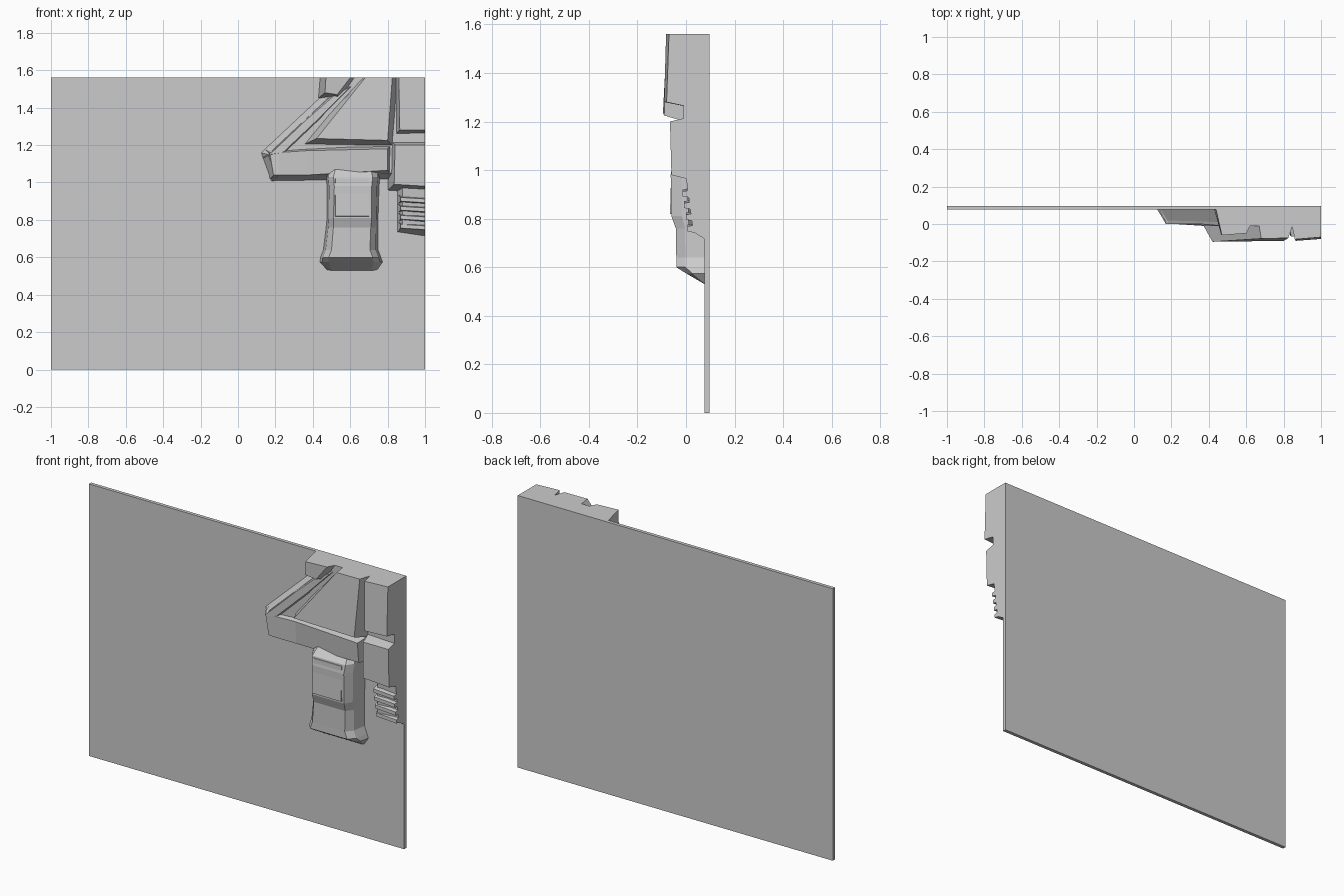
import bpy, bmesh
from mathutils import Vector

if "Cube" in bpy.data.objects:
    bpy.data.objects.remove(bpy.data.objects["Cube"])

TOP, RIGHT, BACK = 1.56, 1.0, 0.085


def finish(name, bm):
    bmesh.ops.recalc_face_normals(bm, faces=bm.faces[:])
    mesh = bpy.data.meshes.new(name)
    bm.to_mesh(mesh)
    bm.free()
    ob = bpy.data.objects.new(name, mesh)
    bpy.context.collection.objects.link(ob)
    return ob


def relief(name, pts, spread=0.035):
    """Raised panel: front outline of (x, z, y) whose walls flare outward to the plate."""
    n = len(pts)
    flat = [Vector(p[:2]) for p in pts]
    area = sum(flat[i].cross(flat[(i + 1) % n]) for i in range(n))
    sign = 1 if area > 0 else -1
    bm = bmesh.new()
    front, back = [], []
    for i, (x, z, y) in enumerate(pts):
        a = (flat[i] - flat[i - 1]).normalized()
        b = (flat[(i + 1) % n] - flat[i]).normalized()
        na, nb = Vector((a.y, -a.x)) * sign, Vector((b.y, -b.x)) * sign
        out = flat[i] + (na + nb) * spread / max(0.35, 1 + na.dot(nb))
        front.append(bm.verts.new((x, y, z)))
        back.append(bm.verts.new((min(out.x, RIGHT), BACK, min(out.y, TOP))))
    bm.faces.new(front)
    bm.faces.new(back)
    for i in range(n):
        j = (i + 1) % n
        bm.faces.new((front[i], front[j], back[j], back[i]))
    return finish(name, bm)


def limb(name, rows):
    """Stacked sections: (z, left, right, inset, y_front)."""
    bm = bmesh.new()
    rings = []
    for z, l, r, inset, y in rows:
        mid = y * 0.7 + BACK * 0.3
        outline = [(l, BACK), (l + inset * 0.3, mid), (l + inset, y),
                   (r - inset, y), (r - inset * 0.3, mid), (r, BACK)]
        rings.append([bm.verts.new((x, yy, z)) for x, yy in outline])
    for a, b in zip(rings, rings[1:]):
        for i in range(6):
            j = (i + 1) % 6
            bm.faces.new((a[i], a[j], b[j], b[i]))
    bm.faces.new(rings[0])
    bm.faces.new(rings[-1])
    return finish(name, bm)


# flat backing plate
bm = bmesh.new()
bmesh.ops.create_cube(bm, size=1)
for v in bm.verts:
    v.co = (v.co.x * 2, 0.087 + v.co.y * 0.02, (v.co.z + 0.5) * TOP)
finish("backing_plate", bm)

# lowest raised layer behind everything
relief("lower_layer", [(0.16, 1.15, 0.02), (0.20, 1.04, 0.02), (0.80, 1.05, 0.0),
                       (1.0, 1.05, -0.01), (1.0, TOP, -0.01), (0.60, TOP, -0.01),
                       (0.47, 1.44, 0.01)])

# diagonal rim of the flared flap, and its cuff at the tip
relief("diagonal_rim", [(0.17, 1.15, 0.0), (0.24, 1.16, 0.0), (0.44, 1.35, -0.005),
                        (0.60, 1.51, -0.02), (0.52, 1.47, -0.015), (0.36, 1.33, 0.0)], 0.03)
relief("flap_cuff", [(0.17, 1.16, 0.005), (0.19, 1.04, 0.005),
                     (0.23, 1.04, 0.0), (0.22, 1.17, 0.0)], 0.025)

# horizontal band under the panel
relief("hem_band_left", [(0.22, 1.16, 0.0), (0.22, 1.04, 0.0), (0.37, 1.04, 0.0),
                         (0.37, 1.17, -0.01)], 0.03)
relief("hem_band", [(0.37, 1.17, -0.01), (0.37, 1.04, 0.0), (0.80, 1.065, -0.05),
                    (0.80, 1.18, -0.06)], 0.03)

# large front panel with overhanging lower edge
relief("front_panel", [(0.42, 1.235, -0.095), (0.80, 1.225, -0.09),
                       (0.825, TOP, -0.075), (0.68, TOP, -0.078)], 0.05)

# knob at the top edge
relief("top_knob", [(0.47, TOP, -0.06), (0.465, 1.48, -0.055),
                    (0.53, 1.47, -0.05), (0.60, TOP, -0.05)], 0.035)

# column and block on the right edge
relief("right_column", [(0.86, TOP, -0.082), (0.865, 1.28, -0.09),
                        (1.0, 1.28, -0.08), (1.0, TOP, -0.07)], 0.035)
relief("right_block", [(0.84, 1.20, -0.066), (0.835, 0.99, -0.06), (1.0, 0.98, -0.06),
                       (1.0, 1.20, -0.066)], 0.035)

# ribbed part hanging below the block
relief("ribbed_core", [(0.88, 0.97, 0.005), (0.88, 0.76, 0.01), (1.0, 0.745, 0.03),
                       (1.0, 0.97, 0.0)], 0.03)
for i in range(4):
    z = 0.91 - i * 0.048
    d = -0.015 + i * 0.007
    relief(f"rib_{i + 1}", [(0.87, z + 0.01, d), (0.87, z - 0.01, d),
                            (1.0, z - 0.018, d), (1.0, z + 0.002, d)], 0.016)

# leg with tapering foot
limb("leg", [(1.07, 0.47, 0.76, 0.05, -0.02), (1.03, 0.47, 0.76, 0.04, -0.055),
             (0.98, 0.475, 0.755, 0.04, -0.063), (0.81, 0.475, 0.75, 0.035, -0.06),
             (0.76, 0.47, 0.75, 0.04, -0.042), (0.64, 0.455, 0.75, 0.045, -0.04),
             (0.60, 0.44, 0.765, 0.045, -0.04), (0.575, 0.435, 0.775, 0.05, 0.0),
             (0.53, 0.47, 0.745, 0.03, 0.077)])
# thin raised strip along the shin
relief("shin_strip", [(0.52, 1.02, -0.06), (0.52, 0.82, -0.066),
                      (0.70, 0.82, -0.066), (0.70, 1.02, -0.06)], 0.02)
